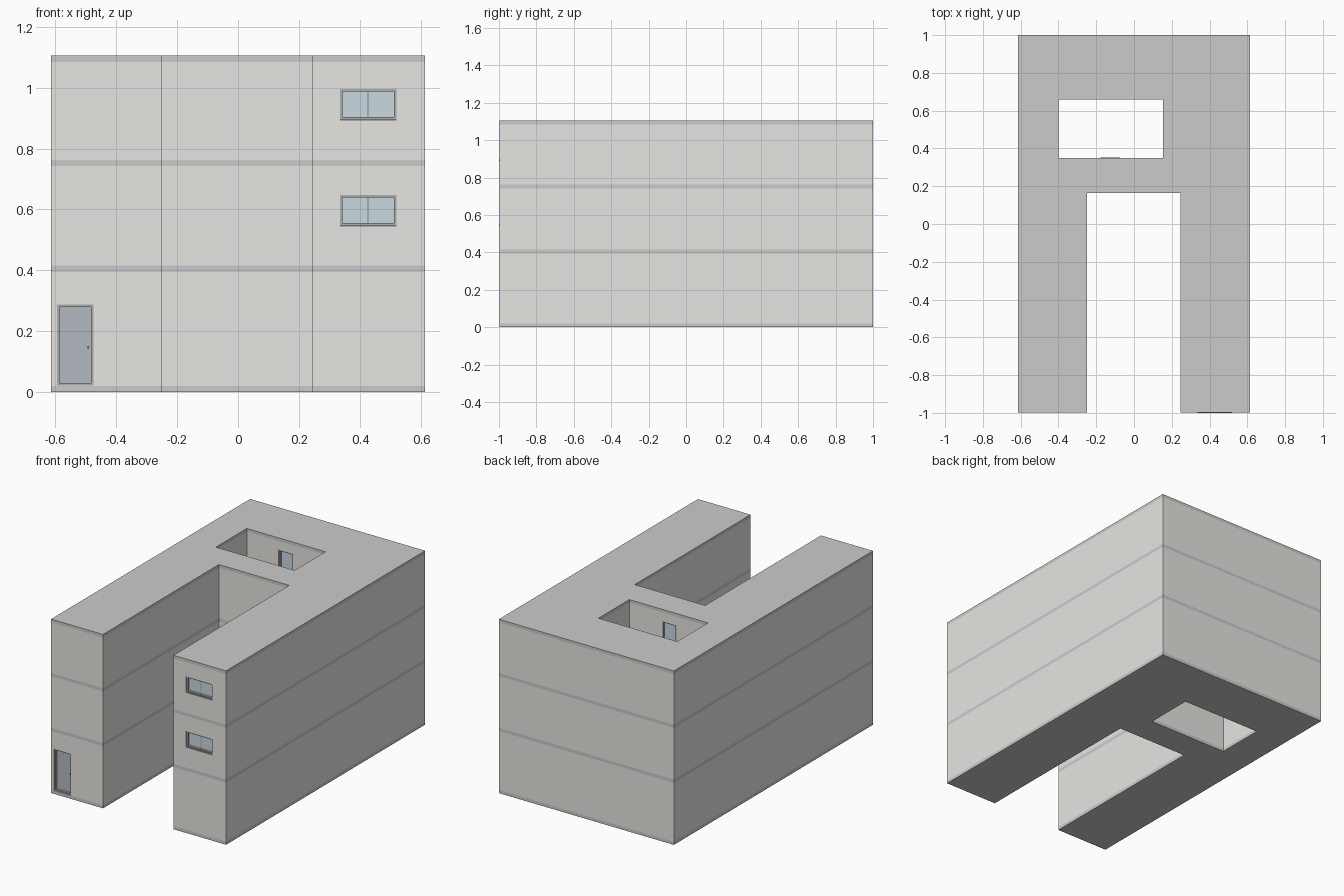
import bpy
import bmesh
from mathutils import Matrix

if "Cube" in bpy.data.objects:
    bpy.data.objects.remove(bpy.data.objects["Cube"])

FRONT, T = -0.998, 0.03          # front wall plane, wall thickness
SLAB = 0.02
LEVELS = [0.0, 0.395, 0.743, 1.085]   # underside of each slab


def mat(name, rgb):
    m = bpy.data.materials.new(name)
    m.diffuse_color = (*rgb, 1)
    m.use_nodes = True
    m.node_tree.nodes["Principled BSDF"].inputs["Base Color"].default_value = m.diffuse_color
    return m


wall_mat = mat("wall_grey", (0.8, 0.79, 0.755))
slab_mat = mat("slab_grey", (0.72, 0.72, 0.715))
glass_mat = mat("glass_blue", (0.58, 0.69, 0.76))
door_mat = mat("door_grey_blue", (0.45, 0.49, 0.53))
frame_mat = mat("frame_grey", (0.42, 0.42, 0.41))


def u_outline(d):
    # U-shaped footprint, shrunk inwards by d
    return [(-0.615 + d, FRONT + d), (-0.25 - d, FRONT + d), (-0.25 - d, 0.165 + d), (0.245 + d, 0.165 + d),
            (0.245 + d, FRONT + d), (0.615 - d, FRONT + d), (0.615 - d, 1 - d), (-0.615 + d, 1 - d)]


def court_outline(d):
    # courtyard void, grown outwards by d
    return [(-0.4 - d, 0.35 - d), (0.153 + d, 0.35 - d), (0.153 + d, 0.66 + d), (-0.4 - d, 0.66 + d)]


def prism(name, loops, z0, z1, material):
    # extrude nested closed outlines between two heights
    cu = bpy.data.curves.new(name, 'CURVE')
    cu.dimensions, cu.fill_mode = '2D', 'BOTH'
    cu.extrude = (z1 - z0) / 2
    for pts in loops:
        sp = cu.splines.new('POLY')
        sp.points.add(len(pts) - 1)
        for p, (x, y) in zip(sp.points, pts):
            p.co = (x, y, 0, 1)
        sp.use_cyclic_u = True
    tmp = bpy.data.objects.new(name + "_outline", cu)
    bpy.context.collection.objects.link(tmp)
    me = bpy.data.meshes.new_from_object(tmp.evaluated_get(bpy.context.evaluated_depsgraph_get()))
    bpy.data.objects.remove(tmp)
    me.transform(Matrix.Translation((0, 0, (z0 + z1) / 2)))
    bm = bmesh.new()
    bm.from_mesh(me)
    bmesh.ops.remove_doubles(bm, verts=bm.verts, dist=1e-5)
    bmesh.ops.recalc_face_normals(bm, faces=bm.faces)
    for f in bm.faces:
        f.smooth = False
    bm.to_mesh(me)
    bm.free()
    me.materials.clear()
    me.materials.append(material)
    ob = bpy.data.objects.new(name, me)
    bpy.context.collection.objects.link(ob)
    return ob


def boxes(name, spans, material):
    # one object made of axis-aligned boxes (x0, x1, y0, y1, z0, z1)
    bm = bmesh.new()
    for x0, x1, y0, y1, z0, z1 in spans:
        m = Matrix.Translation(((x0 + x1) / 2, (y0 + y1) / 2, (z0 + z1) / 2)) \
            @ Matrix.Diagonal((x1 - x0, abs(y1 - y0), z1 - z0, 1))
        bmesh.ops.create_cube(bm, size=1, matrix=m)
    me = bpy.data.meshes.new(name)
    bm.to_mesh(me)
    bm.free()
    if material:
        me.materials.append(material)
    ob = bpy.data.objects.new(name, me)
    bpy.context.collection.objects.link(ob)
    return ob


def opening(name, wall, x0, x1, z0, z1, y, inward, kind):
    # cut a hole in the wall at plane y, then fit frame, panel and sill
    cutter = boxes(name + "_cutter", [(x0, x1, y - 0.01 * inward, y + (T + 0.01) * inward, z0, z1)], None)
    cutter.hide_render = True
    cutter.hide_set(True)
    cut = wall.modifiers.new(name, 'BOOLEAN')
    cut.object, cut.solver = cutter, 'EXACT'
    w = 0.008
    ya, yb, yc = y + 0.004 * inward, y + 0.018 * inward, y + 0.026 * inward
    frame = [(x0, x0 + w, ya, yc, z0, z1), (x1 - w, x1, ya, yc, z0, z1),
             (x0 + w, x1 - w, ya, yc, z1 - w, z1), (x0 + w, x1 - w, ya, yc, z0, z0 + w)]
    if kind == "double":
        mid = (x0 + x1) / 2
        frame.append((mid - 0.003, mid + 0.003, y + 0.015 * inward, yc, z0 + w, z1 - w))
    boxes(name + "_frame", frame, frame_mat)
    boxes(name + "_panel", [(x0 + w, x1 - w, yb, yc, z0 + w, z1 - w)],
          door_mat if kind == "door" else glass_mat)
    if kind == "door":
        boxes(name + "_handle", [(x1 - 0.02, x1 - 0.015, y + 0.012 * inward, yb, z0 + 0.12, z0 + 0.13)], frame_mat)
    else:
        boxes(name + "_sill", [(x0, x1, y - 0.002 * inward, yc, z0 - 0.005, z0 + 0.001)], frame_mat)


# Floor slabs and roof
for i, z in enumerate(LEVELS):
    prism("roof_slab" if i == 3 else f"floor_slab_{i + 1}", [u_outline(0), court_outline(0)], z, z + SLAB, slab_mat)

# Hollow storey walls
walls = [prism(f"storey_wall_{i + 1}", [u_outline(0), u_outline(T), court_outline(T), court_outline(0)],
               LEVELS[i] + SLAB, LEVELS[i + 1], wall_mat) for i in range(3)]

# Entrance door
opening("entrance_door", walls[0], -0.595, -0.475, 0.021, 0.287, FRONT, 1, "door")

# Upper storeys: front windows and courtyard glazing
for i in (1, 2):
    z = LEVELS[i] + SLAB
    opening(f"front_window_{i + 1}", walls[i], 0.335, 0.52, z + 0.132, z + 0.232, FRONT, 1, "double")
    opening(f"court_north_window_{i + 1}", walls[i], -0.178, -0.075, z + 0.03, z + 0.267, 0.66, 1, "single")
    opening(f"court_south_window_{i + 1}", walls[i], -0.178, -0.075, z + 0.03, z + 0.267, 0.35, -1, "single")
